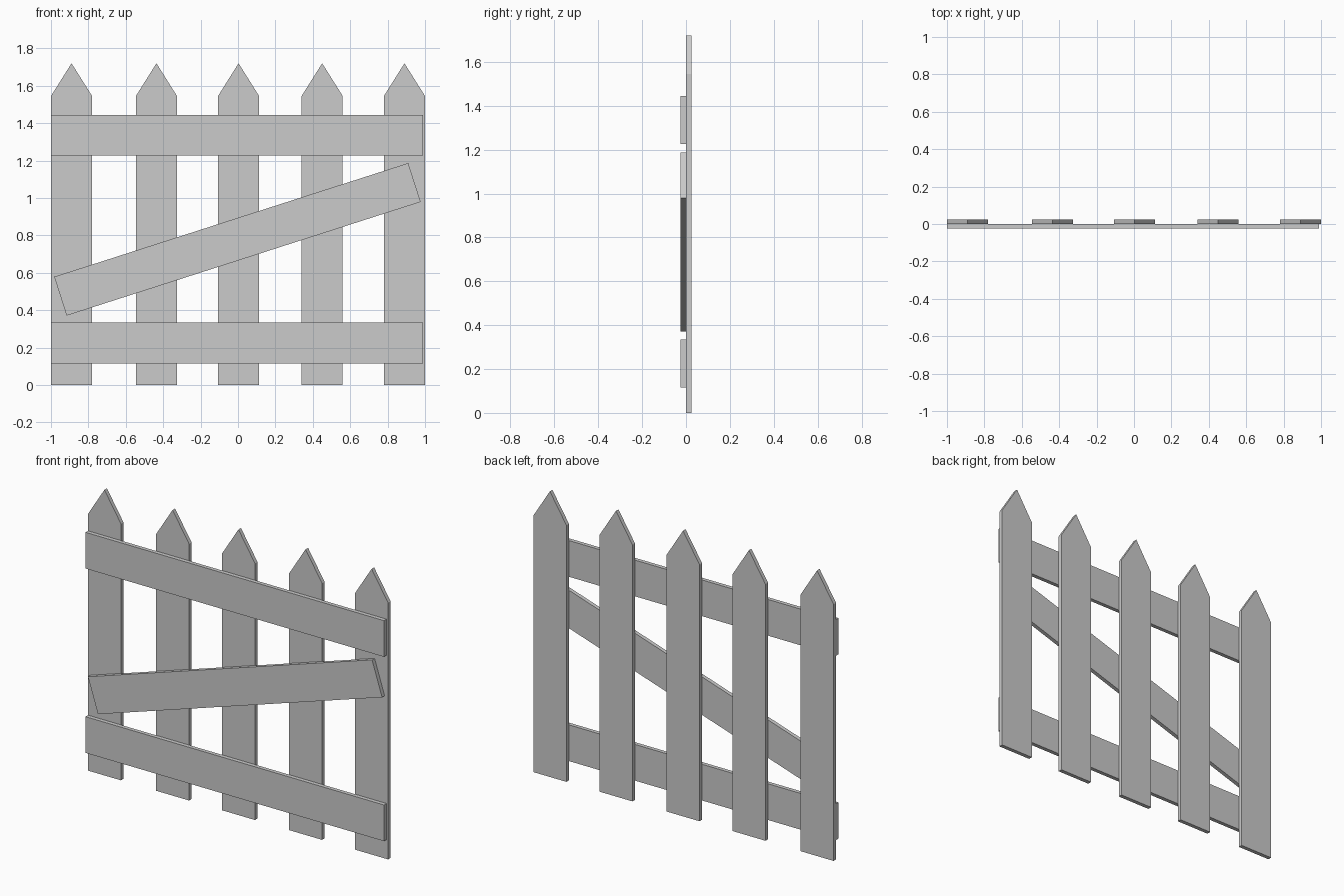
import bpy, bmesh, math
from mathutils import Matrix

if "Cube" in bpy.data.objects:
    bpy.data.objects.remove(bpy.data.objects["Cube"])

T = 0.024  # board thickness


def board(name, outline, y0, y1, place=Matrix()):
    """Extrude an x/z outline from y0 to y1."""
    bm = bmesh.new()
    face = bm.faces.new([bm.verts.new((x, y0, z)) for x, z in outline])
    ext = bmesh.ops.extrude_face_region(bm, geom=[face])
    verts = [v for v in ext["geom"] if isinstance(v, bmesh.types.BMVert)]
    bmesh.ops.translate(bm, verts=verts, vec=(0, y1 - y0, 0))
    bmesh.ops.recalc_face_normals(bm, faces=bm.faces)
    mesh = bpy.data.meshes.new(name)
    bm.to_mesh(mesh)
    bm.free()
    obj = bpy.data.objects.new(name, mesh)
    obj.matrix_world = place
    bpy.context.collection.objects.link(obj)
    return obj


# Pointed pickets at the back
h = 0.11
picket = [(-h, 0), (h, 0), (h, 1.545), (0, 1.72), (-h, 1.545)]
for i, x in enumerate((-0.89, -0.436, 0.003, 0.45, 0.89)):
    board(f"picket_{i + 1}", picket, 0, T, Matrix.Translation((x, 0, 0)))

# Two level rails and the diagonal brace at the front
L, w = 0.994, 0.109
plank = [(-L, -w), (L, -w), (L, w), (-L, w)]
for name, x, z, angle in (("bottom_rail", -0.005, 0.225, 0),
                          ("top_rail", -0.005, 1.335, 0),
                          ("diagonal_brace", -0.003, 0.779, 17.8)):
    place = Matrix.Translation((x, 0, z)) @ Matrix.Rotation(math.radians(-angle), 4, 'Y')
    board(name, plank, -T, 0, place)
